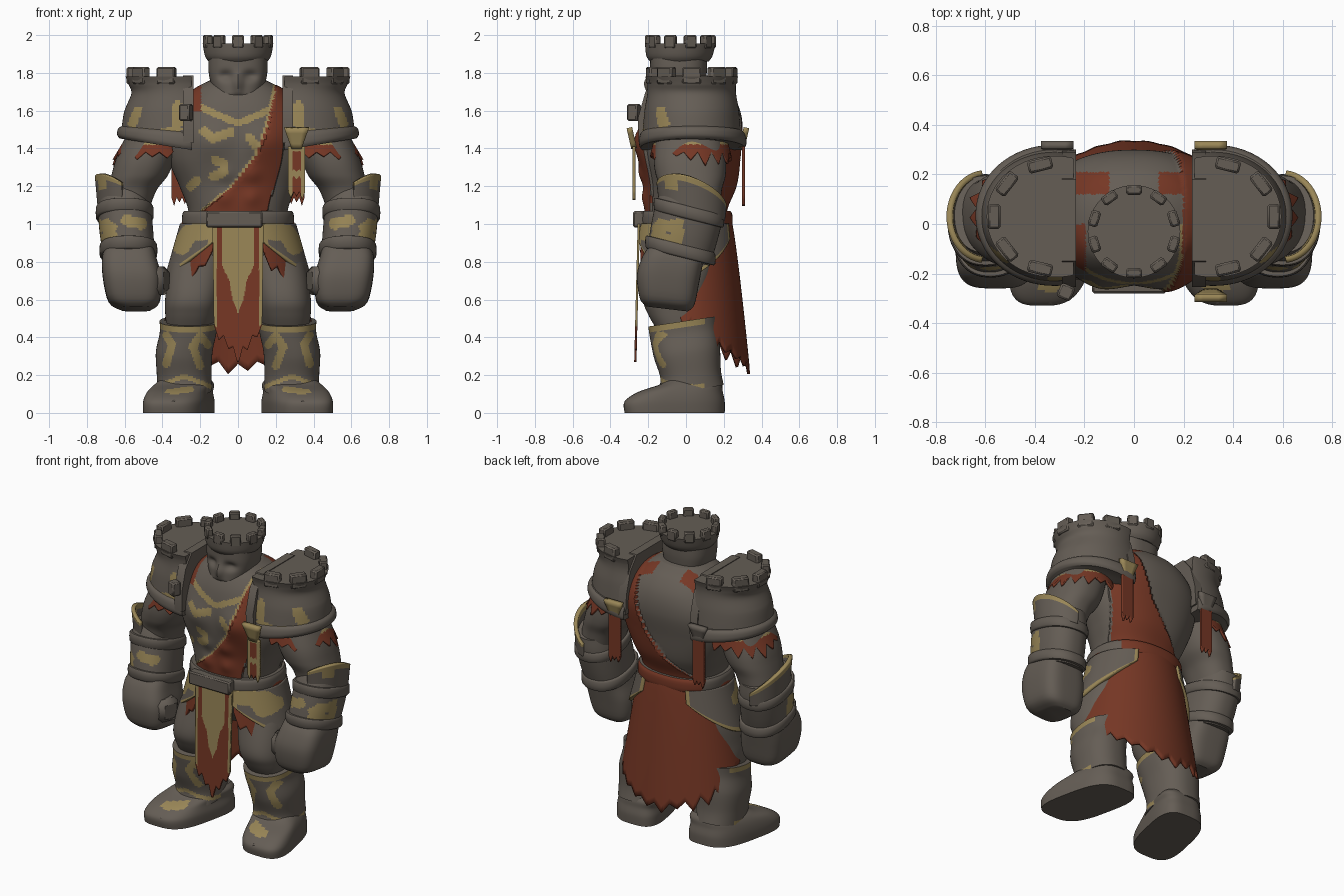
import bpy, bmesh, math, random
from mathutils import Vector, Matrix

random.seed(4)
if "Cube" in bpy.data.objects:
    bpy.data.objects.remove(bpy.data.objects["Cube"])


def material(name, rgb):
    mat = bpy.data.materials.new(name)
    mat.use_nodes = True
    color = (*rgb, 1)
    mat.diffuse_color = color
    shader = next(n for n in mat.node_tree.nodes if n.type == "BSDF_PRINCIPLED")
    shader.inputs["Base Color"].default_value = color
    shader.inputs["Roughness"].default_value = 0.9
    return mat


MATERIALS = [material("stone", (0.129, 0.11, 0.091)),
             material("old_gold", (0.32, 0.24, 0.095)),
             material("rust_cloth", (0.18, 0.038, 0.018))]
STONE, GOLD, RED = range(3)
TEETH = [random.uniform(0.25, 1) for _ in range(40)]
parts = []


def finish(name, bm):
    bmesh.ops.recalc_face_normals(bm, faces=bm.faces)
    mesh = bpy.data.meshes.new(name)
    bm.to_mesh(mesh)
    bm.free()
    for mat in MATERIALS:
        mesh.materials.append(mat)
    obj = bpy.data.objects.new(name, mesh)
    bpy.context.collection.objects.link(obj)
    parts.append(obj)
    return obj


def skin(name, rows, closed, rule):
    """Join rows of points into a surface and colour its faces by a rule(centre, u, v)."""
    bm = bmesh.new()
    grid = [[bm.verts.new(p) for p in row] for row in rows]
    count = len(grid[0])
    spans = count if closed else count - 1
    for i in range(len(grid) - 1):
        for j in range(spans):
            k = (j + 1) % count
            face = bm.faces.new((grid[i][j], grid[i][k], grid[i + 1][k], grid[i + 1][j]))
            u, v = (j + 0.5) / spans, (i + 0.5) / (len(grid) - 1)
            face.material_index = rule(face.calc_center_median(), u, v) if callable(rule) else rule
    if closed:
        for row in (grid[0], grid[-1]):
            bm.faces.new(row).material_index = 0 if callable(rule) else rule
    return finish(name, bm)


def spline(stations, steps):
    last = len(stations) - 1
    for i in range(last):
        near = [stations[min(max(i + k, 0), last)] for k in (-1, 0, 1, 2)]
        for t in (k / steps for k in range(steps)):
            yield [0.5 * (2 * b + (c - a) * t + (2 * a - 5 * b + 4 * c - d) * t * t
                          + (3 * b - a - 3 * c + d) * t ** 3) for a, b, c, d in zip(*near)]
    yield stations[-1]


def loft(name, stations, side=1, power=2.3, steps=8, seg=64, lean=0, deform=None, rule=STONE):
    """Stations are (z, centre x, centre y, radius x, radius y)."""
    rows = []
    for z, cx, cy, rx, ry in spline(stations, steps):
        row = []
        for j in range(seg):
            a = math.tau * j / seg
            dx = rx * math.copysign(abs(math.cos(a)) ** (2 / power), math.cos(a))
            dy = ry * math.copysign(abs(math.sin(a)) ** (2 / power), math.sin(a))
            p = Vector((cx + dx, cy + dy, z + lean * dy))
            if deform:
                deform(p)
            p.x *= side
            row.append(p)
        rows.append(row)
    return skin(name, rows, True, rule)


def sheet(name, point, nu, nv, rule, side=1, thick=0.014):
    rows = []
    for i in range(nv + 1):
        row = [Vector(point(j / nu, i / nv)) for j in range(nu + 1)]
        for p in row:
            p.x *= side
        rows.append(row)
    mod = skin(name, rows, False, rule).modifiers.new("thickness", "SOLIDIFY")
    mod.thickness, mod.offset = thick, 0


def boxes(name, items, bevel=0.008):
    bm = bmesh.new()
    for loc, size, turn in items:
        matrix = Matrix.Translation(loc) @ Matrix.Rotation(turn, 4, "Z") @ Matrix.Diagonal((*size, 1))
        bmesh.ops.create_cube(bm, size=1, matrix=matrix)
    finish(name, bm).modifiers.new("soft_edges", "BEVEL").width = bevel


def stroke(a, b, lines, radius):
    """True near any of the painted strokes."""
    for x1, z1, x2, z2 in lines:
        dx, dz = x2 - x1, z2 - z1
        t = min(1, max(0, ((a - x1) * dx + (b - z1) * dz) / (dx * dx + dz * dz)))
        if math.hypot(a - x1 - t * dx, b - z1 - t * dz) < radius:
            return True
    return False


def ragged(u, count, depth):
    k = u * count
    return depth * TEETH[int(k) % len(TEETH)] * (1 - abs(2 * (k % 1) - 1))


def ramp(z, pairs):
    for (z1, a), (z2, b) in zip(pairs, pairs[1:]):
        if z <= z2:
            return a + (b - a) * max(0, z - z1) / (z2 - z1)
    return pairs[-1][1]


# Torso with painted sash, neckline and worn gold
def sash_left(p):
    return ramp(p.z, [(1.06, -0.2), (1.2, -0.03), (1.35, 0.09), (1.5, 0.15), (1.72, 0.2)])


def in_sash(p):
    right = ramp(p.z, [(1.06, 0.15), (1.2, 0.19), (1.35, 0.23), (1.7, 0.27)])
    return sash_left(p) < p.x < right + (0.1 if p.y > 0 else 0)


def muscles(p):
    raised = in_sash(p)
    if p.y < 0:
        x = abs(p.x)
        p.y -= 0.03 * math.exp(-(x - 0.14) ** 2 / 0.012 - (p.z - 1.44) ** 2 / 0.008)
        for z in (1.14, 1.26):
            p.y -= 0.014 * math.exp(-(x - 0.07) ** 2 / 0.002 - (p.z - z) ** 2 / 0.002)
    if raised:
        p.x *= 1.03
        p.y *= 1.05


CHEST_MARKS = [(-0.18, 1.49, -0.13, 1.455), (-0.13, 1.455, -0.04, 1.485), (-0.13, 1.25, -0.07, 1.28),
               (-0.25, 1.2, -0.22, 1.23), (0.06, 1.46, 0.09, 1.42), (-0.12, 1.34, -0.08, 1.32)]


def torso_paint(c, u, v):
    x = abs(c.x)
    nape = 0.1 < x and 0.12 < c.y < 0.21 and c.z > 1.6
    if in_sash(c) or nape or (c.z > 1.6 and x > 0.195 and c.y < 0):
        return RED
    if c.y < 0 and (0 < sash_left(c) - c.x < 0.016 or (x < 0.21 and abs(c.z - 1.53 - 0.45 * x) < 0.02)
                    or stroke(c.x, c.z, CHEST_MARKS, 0.025)):
        return GOLD
    return STONE


loft("torso", [(0.98, 0, 0, 0.26, 0.2), (1.08, 0, 0, 0.265, 0.21), (1.2, 0, 0.02, 0.31, 0.235),
               (1.35, 0, 0.02, 0.37, 0.26), (1.5, 0, 0.03, 0.38, 0.27), (1.62, 0, 0.03, 0.32, 0.25),
               (1.71, 0, 0.02, 0.24, 0.2), (1.76, 0, 0, 0.15, 0.14)],
     steps=14, seg=168, deform=muscles, rule=torso_paint)
loft("pelvis", [(0.74, 0, 0, 0.16, 0.13), (0.86, 0, 0, 0.26, 0.2), (1.02, 0, 0, 0.27, 0.21)])
loft("belt", [(0.98, 0, 0, 0.285, 0.235), (1.0, 0, 0, 0.295, 0.245), (1.05, 0, 0, 0.295, 0.245),
              (1.07, 0, 0, 0.285, 0.235)], steps=3,
     rule=lambda c, u, v: RED if c.y > 0.1 and abs(c.x) < 0.24 else STONE)
boxes("belt_plate", [((-0.02, -0.25, 1.025), (0.3, 0.06, 0.085), 0)])


# Head with carved face, V-shaped gorget and castle crown
def face(p):
    if p.y < 0:
        x = abs(p.x)
        p.y -= 0.03 * math.exp(-x * x / 0.0006 - (p.z - 1.745) ** 2 / 0.0025)
        p.y += 0.025 * math.exp(-(x - 0.065) ** 2 / 0.0014 - (p.z - 1.785) ** 2 / 0.0006)
        p.y += 0.012 * math.exp(-x * x / 0.002 - (p.z - 1.675) ** 2 / 0.0001)


def gorget_cut(p):
    if p.y < 0:
        p.z += 0.6 * min(0.05, abs(p.x) - 0.12)


loft("gorget", [(1.57, 0, -0.03, 0.17, 0.18), (1.65, 0, -0.02, 0.2, 0.18),
                (1.7, 0, -0.02, 0.185, 0.165)], lean=0.2, deform=gorget_cut)
loft("head", [(1.56, 0, -0.08, 0.06, 0.1), (1.62, 0, -0.07, 0.085, 0.13), (1.7, 0, -0.05, 0.13, 0.145),
              (1.8, 0, -0.04, 0.155, 0.15), (1.89, 0, -0.04, 0.155, 0.15)],
     power=2.6, steps=10, seg=96, deform=face)
boxes("chin_guard", [((0, -0.19, 1.605), (0.13, 0.05, 0.07), 0)], 0.015)
loft("crown", [(1.86, 0, -0.035, 0.155, 0.155), (1.89, 0, -0.035, 0.175, 0.175),
               (1.955, 0, -0.03, 0.187, 0.187)], power=2, steps=4)
boxes("crown_merlons", [((0.168 * math.cos(a), -0.03 + 0.168 * math.sin(a), 1.965), (0.04, 0.065, 0.07), a)
                        for a in (math.tau * (k + 0.5) / 10 for k in range(10))])


# Cloth at the waist: wrapped cape and front tabard
def cape(u, v):
    a = (2 * u - 1) * math.radians(155)
    hem = 0.26 + 0.6 * abs(2 * u - 1) ** 1.6 - ragged(u, 22, 0.09)
    z = 1.04 + (hem - 1.04) * v
    drop = (1.04 - z) / 0.8
    return (0.285 + 0.14 * drop) * math.sin(a), (0.23 + 0.1 * drop ** 0.8) * math.cos(a), z


def tabard(u, v):
    x = (2 * u - 1) * 0.135
    hem = max(0.27, 0.32 + 1.1 * abs(x) - ragged(u, 5, 0.13))
    z = 1.0 + (hem - 1.0) * v
    return x * (0.9 + 0.1 * z), -0.275 + 0.025 * z, z


def tabard_paint(c, u, v):
    x = abs(c.x)
    centre = ramp(c.z, [(0.53, 0), (0.6, 0.03), (0.7, 0.045), (0.78, 0.085)])
    return GOLD if x < centre or (x > 0.112 and c.z > 0.46) else RED


sheet("cape", cape, 176, 20, RED)
sheet("tabard", tabard, 60, 48, tabard_paint, thick=0.012)


# Limb details that repeat on both sides
def pauldron_cut(p):
    p.x = max(p.x, 0.245)
    p.z += 0.16 * (p.x - 0.42) * max(0, (1.62 - p.z) / 0.2)


def pauldron_paint(c, u, v):
    marks = [(0.32, 1.63, 0.32, 1.53), (0.32, 1.5, 0.42, 1.475), (0.53, 1.6, 0.56, 1.53), (0.42, 1.475, 0.56, 1.49)]
    return GOLD if c.y < 0.03 and stroke(abs(c.x), c.z, marks, 0.024) else STONE


def fringe(u, v):
    a = (2 * u - 1) * math.radians(115)
    drop = (0.055 + ragged(u, 11, 0.075)) * v
    return 0.43 + (0.17 + 0.6 * drop) * math.cos(a), 0.025 + (0.19 + 0.25 * drop) * math.sin(a), 1.435 - drop


def cuff(u, v):
    a = (2 * u - 1) * math.radians(85)
    rise = (0.07 + 0.1 * math.cos(a)) * v
    return 0.6 + (0.13 + 0.015 * v) * math.cos(a), 0.03 + (0.165 + 0.01 * v) * math.sin(a), 1.08 + rise - 0.06 * math.sin(a)


def cuff_paint(c, u, v):
    return GOLD if v > 0.8 or (v > 0.45 and 0.2 < u < 0.36) else STONE


def forearm_paint(c, u, v):
    x = abs(c.x)
    front = [(0.51, 1.0, 0.59, 1.02), (0.66, 0.92, 0.7, 1.0)]
    flank = [(-0.15, 0.98, -0.04, 1.0), (-0.14, 0.92, -0.05, 0.92), (-0.05, 0.91, -0.04, 0.99)]
    hit = (c.y < -0.06 and stroke(x, c.z, front, 0.03)) or (x > 0.62 and stroke(c.y, c.z, flank, 0.03))
    return GOLD if hit else STONE


def tasset(u, v):
    a = math.radians(-70 + 130 * u)
    hem = 0.7 + 0.22 * abs(2 * u - 1) ** 1.4
    z = 1.0 + (hem - 1.0) * v
    drop = (1 - z) / 0.3
    return (0.295 + 0.085 * drop) * math.cos(a), (0.25 + 0.03 * drop) * math.sin(a), z


def tasset_paint(c, u, v):
    patch = c.y < 0 and stroke(abs(c.x), c.z, [(0.15, 0.96, 0.25, 0.95), (0.25, 0.95, 0.29, 0.88)], 0.045)
    return GOLD if patch or v > 0.91 or u < 0.06 or u > 0.96 else STONE


def greave_paint(c, u, v):
    x = abs(c.x)
    marks = [(0.38, 0.41, 0.35, 0.36), (0.35, 0.36, 0.38, 0.26), (0.2, 0.41, 0.24, 0.35), (0.24, 0.35, 0.2, 0.25),
             (0.2, 0.41, 0.16, 0.36)]
    rim = c.y < 0.1 and (c.z - 0.15 * c.y > 0.455 or abs(c.z - 0.195 + 0.4 * abs(x - 0.285)) < 0.013)
    return GOLD if rim or (c.y < 0 and stroke(x, c.z, marks, 0.021)) else STONE


def splay(p):
    p.x -= 0.22 * p.y


def foot_paint(c, u, v):
    return GOLD if c.y < -0.08 and stroke(abs(c.x), c.z, [(0.25, 0.125, 0.36, 0.11)], 0.016) else STONE


def ribbon(name, x, y, width, top, bottom, rule, side):
    sheet(name, lambda u, v: (x + (u - 0.5) * width, y, top + (bottom - top - ragged(u, 3, 0.08)) * v),
          24, 20, rule, side, 0.015)


def clasp(name, y, color, side):
    lean = math.copysign(0.025, y)
    sheet(name, lambda u, v: (0.31 + (u - 0.5) * 0.13 * (1 - 0.6 * v), y - lean * v, 1.51 - 0.11 * v),
          4, 4, color, side, 0.03)


def banner_paint(c, u, v):
    return RED if 0.25 < u < 0.75 and (0.1 < v < 0.5 or v > 0.65) else GOLD


for side, label in ((1, "left_"), (-1, "right_")):
    # Tower pauldrons
    loft(label + "pauldron", [(1.43, 0.32, 0.03, 0.3, 0.265), (1.5, 0.32, 0.03, 0.295, 0.26),
                              (1.6, 0.32, 0.03, 0.28, 0.25), (1.69, 0.32, 0.03, 0.245, 0.235),
                              (1.74, 0.32, 0.03, 0.26, 0.235), (1.78, 0.32, 0.03, 0.275, 0.245)],
         side, power=2.05, steps=10, deform=pauldron_cut, rule=pauldron_paint, seg=128)
    loft(label + "pauldron_rim", [(1.42, 0.32, 0.035, 0.305, 0.275), (1.44, 0.32, 0.035, 0.32, 0.285),
                                  (1.48, 0.32, 0.035, 0.315, 0.28), (1.5, 0.32, 0.035, 0.295, 0.265)],
         side, power=2.05, steps=3, deform=pauldron_cut)
    boxes(label + "pauldron_merlons",
          [((side * (0.32 + 0.245 * math.cos(a)), 0.03 + 0.215 * math.sin(a), 1.785), (0.05, 0.1, 0.09), side * a)
           for a in map(math.radians, (-76, -38, 0, 38, 76))])
    arch = [(-0.25, 1.43), (-0.255, 1.56), (-0.215, 1.7), (-0.15, 1.785), (0.18, 1.785), (0.25, 1.7),
            (0.29, 1.56), (0.3, 1.43)]
    skin(label + "pauldron_flange", [[Vector((side * x, y, z)) for y, z in arch] for x in (0.235, 0.29)], True, STONE)
    sheet(label + "shoulder_fringe", fringe, 88, 12, lambda c, u, v: GOLD if c.z > 1.418 else RED, side)
    ribbon(label + "back_ribbon", 0.31, 0.305, 0.085, 1.45, 1.14, RED, side)
    clasp(label + "back_clasp", 0.32, GOLD if side > 0 else STONE, side)

    # Arms and fists
    loft(label + "upper_arm", [(1.52, 0.43, 0.02, 0.14, 0.17), (1.36, 0.485, 0.02, 0.155, 0.19),
                               (1.26, 0.52, 0.025, 0.15, 0.185), (1.18, 0.56, 0.03, 0.13, 0.16),
                               (1.08, 0.59, 0.03, 0.12, 0.15)], side)
    loft(label + "forearm", [(1.17, 0.6, 0.04, 0.125, 0.155), (1.08, 0.6, 0.02, 0.14, 0.175),
                             (0.95, 0.59, -0.01, 0.142, 0.175), (0.82, 0.575, -0.04, 0.135, 0.165)],
         side, steps=12, seg=112, lean=-0.25, rule=forearm_paint)
    for name, z, x, y in (("upper_band", 1.06, 0.6, 0.015), ("lower_band", 0.86, 0.58, -0.03)):
        loft(label + name, [(z - 0.035, x, y, 0.14, 0.175), (z - 0.025, x, y, 0.152, 0.185),
                            (z + 0.025, x, y, 0.152, 0.185), (z + 0.035, x, y, 0.14, 0.175)],
             side, steps=2, lean=-0.25)
    sheet(label + "elbow_cuff", cuff, 50, 20, cuff_paint, side, 0.025)
    loft(label + "fist", [(0.55, 0.54, -0.1, 0.08, 0.11), (0.59, 0.55, -0.1, 0.135, 0.145),
                          (0.71, 0.56, -0.095, 0.155, 0.165), (0.81, 0.575, -0.07, 0.145, 0.16),
                          (0.87, 0.575, -0.04, 0.13, 0.15)], side, power=3.6, steps=4, lean=-0.12)
    boxes(label + "thumb", [((side * 0.42, -0.15, 0.7), (0.09, 0.15, 0.15), side * 0.35)], 0.03)

    # Legs and feet
    sheet(label + "hip_plate", tasset, 60, 34, tasset_paint, side, 0.025)
    loft(label + "thigh", [(0.95, 0.16, 0, 0.12, 0.15), (0.78, 0.21, -0.02, 0.15, 0.17),
                           (0.61, 0.24, -0.055, 0.145, 0.17), (0.52, 0.25, -0.045, 0.135, 0.155),
                           (0.42, 0.26, -0.015, 0.115, 0.125)], side)
    loft(label + "greave", [(0.12, 0.285, 0.02, 0.145, 0.18), (0.2, 0.285, 0.025, 0.145, 0.16),
                            (0.32, 0.285, 0.005, 0.15, 0.175), (0.42, 0.265, -0.01, 0.15, 0.18),
                            (0.485, 0.26, -0.015, 0.155, 0.185)],
         side, steps=12, seg=112, lean=0.15, rule=greave_paint)
    loft(label + "foot", [(0, 0.3, -0.06, 0.165, 0.265), (0.06, 0.3, -0.06, 0.165, 0.265),
                          (0.11, 0.3, -0.03, 0.155, 0.225), (0.15, 0.29, 0.025, 0.145, 0.165),
                          (0.18, 0.285, 0.04, 0.12, 0.13)], side, power=3.2, seg=80, deform=splay, rule=foot_paint)
    boxes(label + "toe_cap", [((side * 0.36, -0.285, 0.035), (0.08, 0.07, 0.07), side * 0.22)])

# Front shoulder ornaments
clasp("left_front_clasp", -0.3, GOLD, 1)
ribbon("left_front_banner", 0.31, -0.275, 0.09, 1.41, 1.17, banner_paint, 1)
boxes("right_front_clasp", [((-0.275, -0.275, 1.59), (0.06, 0.06, 0.09), -0.4)])

# Smooth shading with crisp edges
bpy.ops.object.select_all(action="DESELECT")
for part in parts:
    part.select_set(True)
bpy.context.view_layer.objects.active = parts[0]
bpy.ops.object.shade_smooth_by_angle(angle=math.radians(38))
